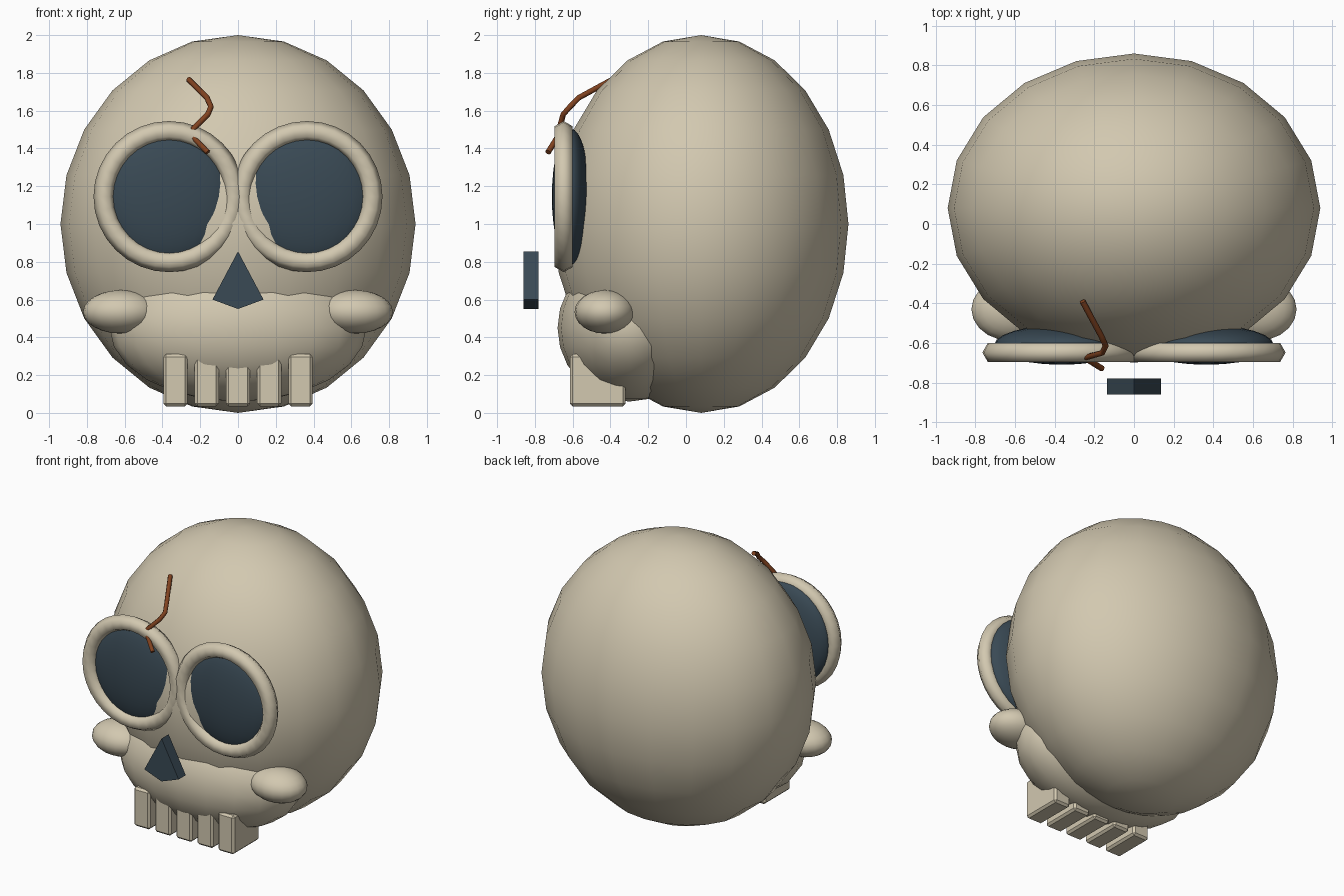
import bpy, math

if "Cube" in bpy.data.objects:
    bpy.data.objects.remove(bpy.data.objects["Cube"])

def material(name, rgb):
    m = bpy.data.materials.new(name)
    m.diffuse_color = (*rgb, 1)
    m.use_nodes = True
    m.node_tree.nodes["Principled BSDF"].inputs["Base Color"].default_value = m.diffuse_color
    return m

bone = material("bone", (0.645, 0.578, 0.434))
dark = material("dark_slate", (0.041, 0.067, 0.089))
brown = material("rust_brown", (0.22, 0.055, 0.014))

def finish(name, mat, smooth=True):
    ob = bpy.context.object
    ob.name = name
    ob.data.materials.append(mat)
    if smooth:
        bpy.ops.object.shade_smooth()
    return ob

def ellipsoid(name, loc, radii, mat, seg=20, rings=12):
    bpy.ops.mesh.primitive_uv_sphere_add(segments=seg, ring_count=rings, radius=1, location=loc)
    bpy.context.object.scale = radii
    bpy.ops.object.transform_apply(location=False, rotation=False, scale=True)
    return finish(name, mat)

# Skull and jaw
ellipsoid("cranium", (0, 0.08, 1.0), (0.94, 0.78, 1.0), bone)
ellipsoid("jaw", (0, -0.30, 0.45), (0.68, 0.38, 0.39), bone)

# Eyes, eye rims and cheekbones on both sides
for side, s in (("left", -1), ("right", 1)):
    ellipsoid(side + "_eye_socket", (s * 0.365, -0.61, 1.145), (0.34, 0.10, 0.36), dark, 24, 16)
    bpy.ops.mesh.primitive_torus_add(major_radius=0.345, minor_radius=0.055,
                                     major_segments=32, minor_segments=6,
                                     location=(s * 0.365, -0.648, 1.145),
                                     rotation=(math.pi / 2, 0, 0))
    finish(side + "_eye_rim", bone)
    ellipsoid(side + "_cheekbone", (s * 0.62, -0.43, 0.535), (0.20, 0.16, 0.115), bone)

# Nose: kite-shaped prism
kite = [(0, 0.855), (-0.135, 0.6), (0, 0.55), (0.135, 0.6)]
verts = [(x, y, z) for y in (-0.86, -0.78) for x, z in kite]
faces = [(0, 1, 2, 3), (7, 6, 5, 4)] + [(i, i + 4, (i + 1) % 4 + 4, (i + 1) % 4) for i in range(4)]
mesh = bpy.data.meshes.new("nose")
mesh.from_pydata(verts, [], faces)
mesh.materials.append(dark)
bpy.context.collection.objects.link(bpy.data.objects.new("nose", mesh))

# Teeth: row of bevelled blocks
for i in range(5):
    bpy.ops.mesh.primitive_cube_add(size=1, location=((i - 2) * 0.1655, -0.467, 0.173))
    bpy.context.object.scale = (0.128, 0.295, 0.276)
    bpy.ops.object.transform_apply(location=False, rotation=False, scale=True)
    tooth = finish(f"tooth_{i + 1}", bone, smooth=False)
    bevel = tooth.modifiers.new("bevel", 'BEVEL')
    bevel.width = 0.014
    bevel.segments = 1

# Crack: thin tube down the brow
path = [(-0.26, -0.39, 1.765), (-0.165, -0.565, 1.67), (-0.143, -0.615, 1.62),
        (-0.16, -0.65, 1.58), (-0.24, -0.672, 1.50), (-0.24, -0.68, 1.46), (-0.16, -0.73, 1.38)]
curve = bpy.data.curves.new("brow_crack", 'CURVE')
curve.dimensions = '3D'
curve.bevel_depth = 0.015
curve.bevel_resolution = 2
curve.use_fill_caps = True
spline = curve.splines.new('POLY')
spline.points.add(len(path) - 1)
for p, co in zip(spline.points, path):
    p.co = (*co, 1)
curve.materials.append(brown)
bpy.context.collection.objects.link(bpy.data.objects.new("brow_crack", curve))
